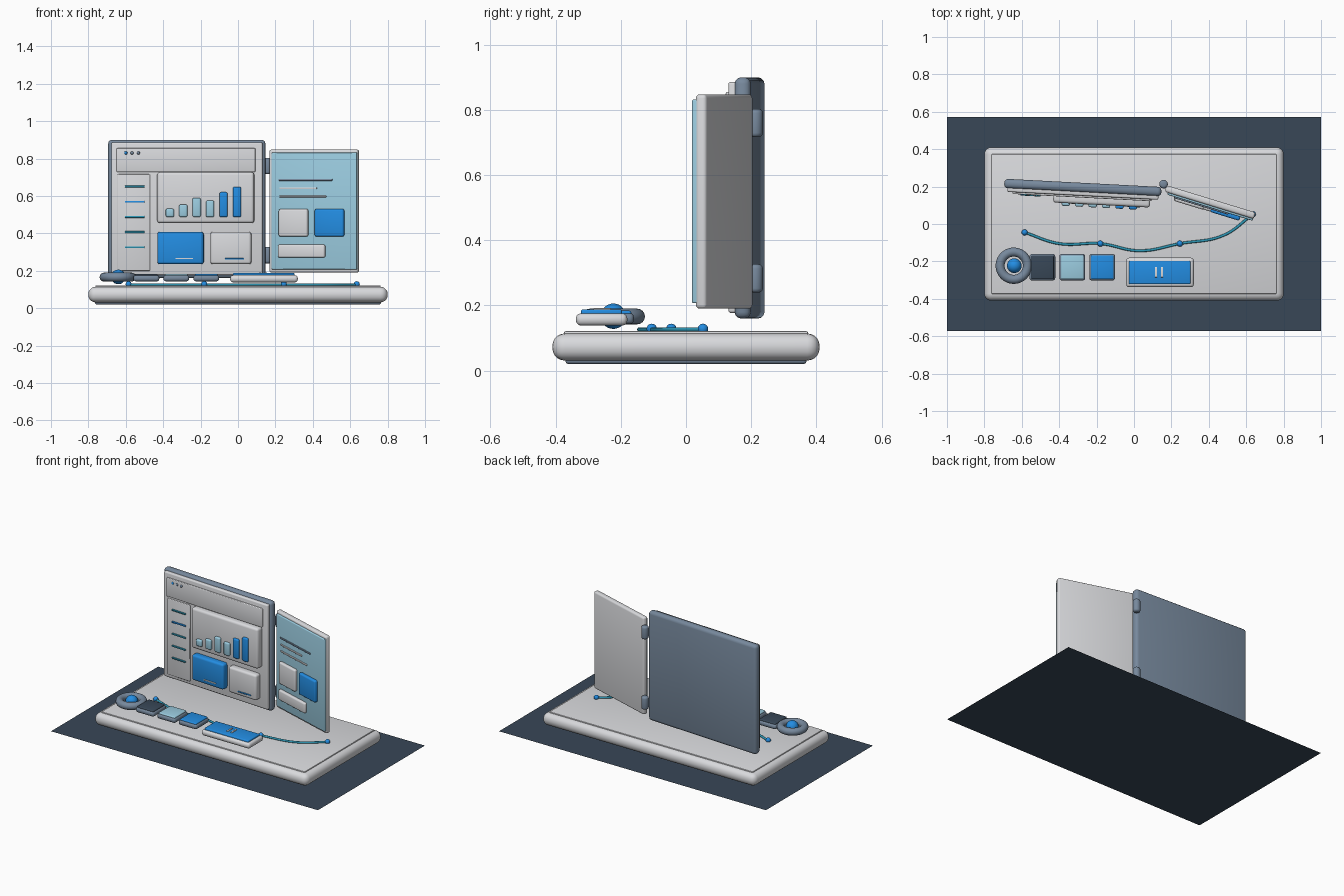
import bpy, math
from mathutils import Matrix, Vector

if "Cube" in bpy.data.objects:
    bpy.data.objects.remove(bpy.data.objects["Cube"])


def material(name, rgb):
    lin = [((c / 255 + 0.055) / 1.055) ** 2.4 for c in rgb]
    m = bpy.data.materials.new(name)
    m.diffuse_color = (*lin, 1)
    m.use_nodes = True
    m.node_tree.nodes["Principled BSDF"].inputs["Base Color"].default_value = m.diffuse_color
    return m


LIGHT = material("light grey", (217, 218, 221))
SLATE = material("slate", (119, 137, 157))
NAVY = material("dark navy", (56, 71, 87))
BLUE = material("bright blue", (35, 141, 226))
PALE = material("pale blue", (155, 204, 224))
TEAL = material("teal", (46, 152, 182))


def finish(name, mat):
    ob = bpy.context.object
    ob.name = name
    ob.data.materials.append(mat)
    bpy.ops.object.shade_smooth_by_angle(angle=math.radians(35))
    return ob


def box(name, x, y, z, mat, bevel=0.005, segs=3, frame=Matrix()):
    """Rounded block given by its ranges along x, y and z inside a frame."""
    size = Vector((x[1] - x[0], y[1] - y[0], z[1] - z[0]))
    mid = Vector((x[0] + x[1], y[0] + y[1], z[0] + z[1])) / 2
    bpy.ops.mesh.primitive_cube_add(size=1)
    ob = bpy.context.object
    ob.data.transform(Matrix.Diagonal((*size, 1)))
    mod = ob.modifiers.new("round", "BEVEL")
    mod.width = min(bevel, min(size) * 0.48)
    mod.segments = segs
    bpy.ops.object.modifier_apply(modifier="round")
    ob.matrix_world = frame @ Matrix.Translation(mid)
    return finish(name, mat)


def ball(name, loc, r, mat):
    bpy.ops.mesh.primitive_uv_sphere_add(segments=24, ring_count=14, radius=r, location=loc)
    return finish(name, mat)


def panel_builder(cx, cy, degrees):
    """Block maker for a turned upright panel; x is measured as seen from the front."""
    a = math.radians(degrees)
    frame = Matrix.Translation((cx, cy, 0)) @ Matrix.Rotation(a, 4, "Z")

    def add(name, x, v, z, mat, bevel=0.005):
        u = [(p - cx + v[0] * math.sin(a)) / math.cos(a) for p in x]
        return box(name, u, v, z, mat, bevel, 3, frame)
    return add


# floor sheet and base
bpy.ops.mesh.primitive_plane_add(size=2)
bpy.context.object.data.transform(Matrix.Diagonal((1, 0.573, 1, 1)))
finish("floor_sheet", NAVY)
box("base_foot", (-0.765, 0.765), (-0.37, 0.37), (0.02, 0.06), SLATE, 0.01)
box("base_slab", (-0.8, 0.8), (-0.41, 0.41), (0.031, 0.114), LIGHT, 0.038, 5)
box("base_top", (-0.762, 0.762), (-0.374, 0.374), (0.1, 0.121), LIGHT, 0.004)

# main screen
main = panel_builder(-0.275, 0.195, -3)
main("main_frame", (-0.695, 0.145), (-0.025, 0.025), (0.16, 0.9), SLATE, 0.02)
main("main_face", (-0.678, 0.13), (-0.044, -0.01), (0.177, 0.886), LIGHT, 0.008)
main("title_bar", (-0.65, 0.093), (-0.054, -0.03), (0.728, 0.855), LIGHT)
main("side_bar", (-0.645, -0.47), (-0.052, -0.03), (0.2, 0.716), LIGHT)
for x, mat in ((-0.6, BLUE), (-0.567, SLATE), (-0.533, SLATE)):
    main("title_dot", (x - 0.008, x + 0.008), (-0.06, -0.045), (0.822, 0.838), mat, 0.006)
for i in range(5):
    z = 0.65 - i * 0.081
    main("menu_line", (-0.605, -0.5), (-0.06, -0.045), (z - 0.005, z + 0.005),
         BLUE if i == 1 else TEAL, 0.003)

# chart card with bars
main("chart_card", (-0.433, 0.085), (-0.088, -0.03), (0.455, 0.727), LIGHT, 0.015)
for i, top in enumerate((0.532, 0.555, 0.59, 0.575, 0.62, 0.648)):
    x = -0.365 + i * 0.0717
    main("chart_bar", (x - 0.022, x + 0.022), (-0.103, -0.07), (0.487, top),
         BLUE if i > 3 else PALE, 0.009)

# lower cards
main("blue_card", (-0.432, -0.185), (-0.085, -0.03), (0.235, 0.408), BLUE, 0.014)
main("grey_card", (-0.148, 0.07), (-0.085, -0.03), (0.235, 0.408), LIGHT, 0.014)
main("blue_card_line", (-0.335, -0.24), (-0.09, -0.08), (0.262, 0.269), LIGHT, 0.002)
main("grey_card_line", (-0.07, 0.032), (-0.09, -0.08), (0.26, 0.267), BLUE, 0.002)

# side screen
side = panel_builder(0.397, 0.12, -17)
side("side_frame", (0.164, 0.64), (-0.018, 0.018), (0.19, 0.848), LIGHT, 0.012)
side("side_face", (0.178, 0.634), (-0.029, -0.005), (0.207, 0.832), PALE, 0.005)
for x, z, mat in (((0.215, 0.503), 0.686, SLATE), ((0.22, 0.42), 0.641, LIGHT),
                  ((0.22, 0.47), 0.597, LIGHT)):
    side("text_line", x, (-0.036, -0.02), (z - 0.005, z + 0.005), mat, 0.003)
side("grey_tile", (0.215, 0.37), (-0.05, -0.02), (0.383, 0.53), LIGHT, 0.01)
side("blue_tile", (0.407, 0.563), (-0.05, -0.02), (0.383, 0.53), BLUE, 0.01)
side("wide_tile", (0.21, 0.462), (-0.048, -0.02), (0.27, 0.34), LIGHT, 0.01)

# hinges
for z in (0.283, 0.76):
    bpy.ops.mesh.primitive_cylinder_add(vertices=24, radius=0.023, depth=0.087,
                                        location=(0.158, 0.213, z))
    mod = bpy.context.object.modifiers.new("round", "BEVEL")
    mod.width, mod.segments = 0.013, 3
    mod.limit_method = "ANGLE"
    bpy.ops.object.modifier_apply(modifier="round")
    finish("hinge", SLATE)

# cable with node beads
path = ((-0.585, -0.045), (-0.4, -0.105), (-0.18, -0.105), (0.03, -0.143),
        (0.245, -0.105), (0.48, -0.06), (0.635, 0.052))
curve = bpy.data.curves.new("cable", "CURVE")
curve.dimensions = "3D"
curve.bevel_depth, curve.bevel_resolution, curve.use_fill_caps = 0.007, 3, True
spline = curve.splines.new("BEZIER")
spline.bezier_points.add(len(path) - 1)
for p, (x, y) in zip(spline.bezier_points, path):
    p.co = (x, y, 0.126)
    p.handle_left_type = p.handle_right_type = "AUTO"
curve.materials.append(TEAL)
bpy.context.collection.objects.link(bpy.data.objects.new("cable", curve))
for x, y in (path[0], path[2], path[4], path[6]):
    ball("cable_bead", (x, y, 0.128), 0.016, BLUE)

# dial
bpy.ops.mesh.primitive_torus_add(major_radius=0.073, minor_radius=0.024, major_segments=48,
                                 minor_segments=16, location=(-0.643, -0.223, 0.166))
finish("dial_ring", SLATE)
ball("dial_ball", (-0.64, -0.223, 0.167), 0.039, BLUE)

# three keys
for x, mat in ((-0.49, NAVY), (-0.33, PALE), (-0.17, BLUE)):
    box("key_body", (x - 0.069, x + 0.069), (-0.302, -0.16), (0.143, 0.177), SLATE, 0.014)
    box("key_cap", (x - 0.061, x + 0.061), (-0.294, -0.168), (0.165, 0.184), mat, 0.006)

# wide button
box("button_body", (-0.042, 0.32), (-0.338, -0.18), (0.138, 0.176), LIGHT, 0.016)
box("button_cap", (-0.027, 0.302), (-0.322, -0.197), (0.165, 0.188), BLUE, 0.006)
for x in (0.118, 0.15):
    box("button_mark", (x - 0.006, x + 0.006), (-0.285, -0.23), (0.18, 0.192), LIGHT, 0.002)
